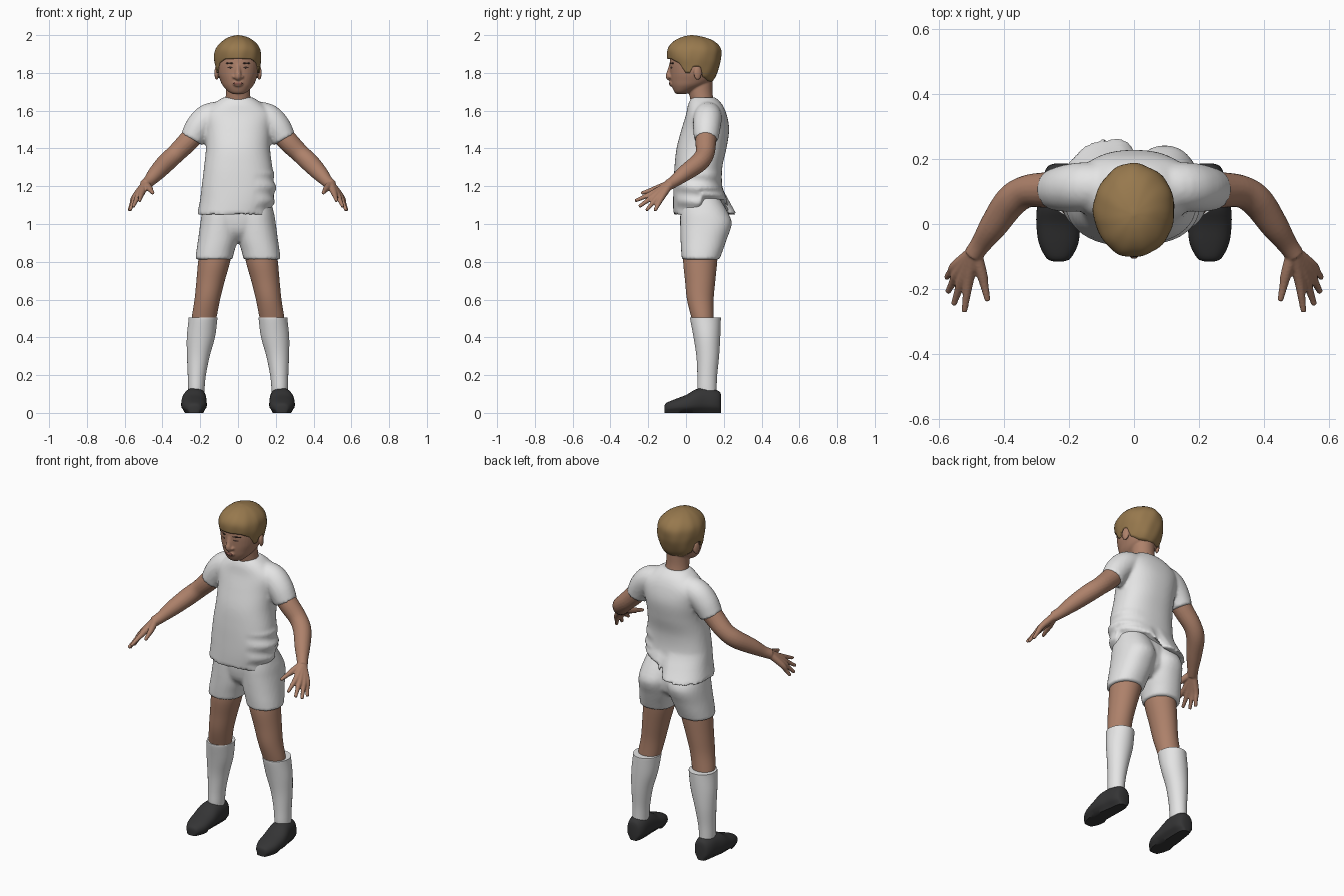
import bpy, bmesh, math
from mathutils import Vector

if "Cube" in bpy.data.objects:
    bpy.data.objects.remove(bpy.data.objects["Cube"])

TAU = 2 * math.pi


def material(name, rgb):
    m = bpy.data.materials.new(name)
    m.diffuse_color = (*rgb, 1)
    m.use_nodes = True
    m.node_tree.nodes["Principled BSDF"].inputs["Base Color"].default_value = m.diffuse_color
    return m


SKIN = material("skin", (0.42, 0.22, 0.145))
WHITE = material("white cloth", (0.78, 0.78, 0.78))
HAIR = material("dark blond hair", (0.31, 0.19, 0.075))
SHOE = material("charcoal leather", (0.035, 0.035, 0.036))
DARK = material("dark brown", (0.05, 0.028, 0.022))
LIPS = material("lips", (0.27, 0.10, 0.08))


def resample(rows, steps):
    """Smooth curve through rows of numbers."""
    out = []
    for i in range(len(rows) - 1):
        p0, p1 = rows[max(i - 1, 0)], rows[i]
        p2, p3 = rows[i + 1], rows[min(i + 2, len(rows) - 1)]
        for k in range(steps):
            t = k / steps
            out.append([0.5 * (2 * b + (c - a) * t + (2 * a - 5 * b + 4 * c - d) * t * t
                               + (3 * b - a - 3 * c + d) * t ** 3)
                        for a, b, c, d in zip(p0, p1, p2, p3)])
    return out + [list(rows[-1])]


def lookup(rows, x):
    """Linear interpolation in rows sorted by their first number."""
    for a, b in zip(rows, rows[1:]):
        if x <= b[0]:
            t = max(0, (x - a[0]) / (b[0] - a[0]))
            return [p + (q - p) * t for p, q in zip(a, b)]
    return list(rows[-1])


def power(v, e):
    return math.copysign(abs(v) ** (2 / e), v)


def skin_rings(bm, rings, caps=True):
    vs = [[bm.verts.new(p) for p in r] for r in rings]
    n = len(vs[0])
    for a, b in zip(vs, vs[1:]):
        for i in range(n):
            bm.faces.new((a[i], a[(i + 1) % n], b[(i + 1) % n], b[i]))
    if caps:
        bm.faces.new(vs[0])
        bm.faces.new(vs[-1])


def column(bm, rows, side=1, e=2.0, n=40, steps=4):
    """Loft of level outlines: rows of z, x0, x1, y0, y1."""
    rings = []
    for z, x0, x1, y0, y1 in resample(rows, steps):
        rings.append([(side * ((x0 + x1) / 2 + (x1 - x0) / 2 * power(math.cos(TAU * i / n), e)),
                       (y0 + y1) / 2 + (y1 - y0) / 2 * power(math.sin(TAU * i / n), e), z)
                      for i in range(n)])
    skin_rings(bm, rings)


def tube(bm, rows, side=1, n=20, steps=5):
    """Round limb along a path: rows of x, y, z, radius."""
    rows = resample(rows, steps)
    pts = [Vector((side * r[0], r[1], r[2])) for r in rows]
    rings = []
    for i, p in enumerate(pts):
        d = pts[min(i + 1, len(pts) - 1)] - pts[max(i - 1, 0)]
        q = d.to_track_quat('Z', 'Y')
        r = rows[i][3]
        rings.append([p + q @ Vector((r * math.cos(TAU * k / n), r * math.sin(TAU * k / n), 0))
                      for k in range(n)])
    skin_rings(bm, rings)


def ball(bm, loc, scale, turn=0.0):
    made = bmesh.ops.create_uvsphere(bm, u_segments=16, v_segments=10, radius=1)["verts"]
    c, s = math.cos(turn), math.sin(turn)
    for v in made:
        x, y, z = (a * b for a, b in zip(v.co, scale))
        v.co = (loc[0] + c * x - s * y, loc[1] + s * x + c * y, loc[2] + z)


def finish(bm, name, mat, voxel=0, smooth=3):
    bmesh.ops.recalc_face_normals(bm, faces=bm.faces[:])
    me = bpy.data.meshes.new(name)
    bm.to_mesh(me)
    bm.free()
    me.materials.append(mat)
    me.shade_smooth()
    me.set_sharp_from_angle(angle=math.radians(50))
    ob = bpy.data.objects.new(name, me)
    bpy.context.collection.objects.link(ob)
    if voxel:  # fuse overlapping volumes into one soft surface
        r = ob.modifiers.new("fuse", 'REMESH')
        r.mode, r.voxel_size, r.use_smooth_shade = 'VOXEL', voxel, True
        s = ob.modifiers.new("soften", 'SMOOTH')
        s.factor, s.iterations = 0.5, smooth
    return ob


# shirt: torso with loose hem, plus sleeves
bm = bmesh.new()
column(bm, [(1.05, -.217, .17, -.067, .24), (1.12, -.202, .19, -.068, .215),
            (1.2, -.192, .197, -.066, .192), (1.3, -.18, .182, -.061, .192),
            (1.4, -.17, .17, -.05, .214), (1.5, -.176, .176, -.024, .228),
            (1.58, -.185, .185, 0, .215), (1.635, -.13, .13, .012, .19),
            (1.67, -.08, .08, .03, .155)], e=2.3, n=64, steps=6)
for v in bm.verts:
    x, y, z = v.co
    low = max(0, min(1, (1.2 - z) / 0.15))
    if x < 0 and y > 0.08:       # flared tail on one side
        v.co.y += 0.03 * low * min(1, -x / 0.03)
    if x > 0 and y > 0.08:       # hem ridden up on the other side
        v.co.z += 0.08 * low * min(1, x / 0.04)
        v.co.y -= 0.015 * low
    if x > 0.1 and z < 1.28:     # bunched folds
        v.co.x += 0.007 * math.sin(z * 80 + y * 9)
for s in (-1, 1):
    tube(bm, [(.06, .115, 1.58, .07), (.15, .115, 1.565, .075), (.205, .11, 1.515, .073),
              (.245, .106, 1.447, .064)], s, 28)
finish(bm, "shirt", WHITE, 0.010, 2)

# shorts: hips fused with two legs
bm = bmesh.new()
column(bm, [(.91, -.07, .07, .03, .15), (.96, -.15, .15, -.015, .2),
            (1.05, -.185, .185, -.03, .205), (1.15, -.165, .165, -.02, .17)], e=2.3)
for s in (-1, 1):
    column(bm, [(.812, .03, .226, -.022, .177), (.86, .018, .22, -.026, .195),
                (.92, 0, .211, -.029, .216), (1.0, -.01, .2, -.031, .242),
                (1.06, -.01, .19, -.03, .222), (1.15, 0, .165, -.02, .17)], s, 2.2)
finish(bm, "shorts", WHITE, 0.010, 2)

for s, label in ((-1, "right"), (1, "left")):
    # bare leg
    bm = bmesh.new()
    column(bm, [(.45, .13, .24, .045, .15), (.5, .115, .245, .03, .147), (.6, .095, .23, .005, .146),
                (.7, .07, .22, -.005, .155), (.8, .042, .211, -.015, .165),
                (.88, .03, .2, -.01, .17)], s)
    finish(bm, label + "_leg", SKIN)

    # long sock
    bm = bmesh.new()
    column(bm, [(.09, .18, .262, .065, .162), (.13, .177, .265, .06, .162), (.2, .17, .266, .06, .165),
                (.3, .15, .27, .055, .175), (.4, .122, .271, .04, .181),
                (.49, .11, .262, .023, .184), (.506, .109, .261, .022, .184)], s)
    finish(bm, label + "_sock", WHITE)

    # shoe, lofted from toe to heel: y, centre x, half width, height
    bm = bmesh.new()
    rings = []
    for y, cx, w, h in resample([(-.115, .232, .015, .035), (-.105, .232, .037, .052), (-.06, .232, .06, .072),
                                 (0, .233, .067, .095), (.05, .232, .066, .124), (.1, .227, .06, .134),
                                 (.15, .224, .054, .125), (.178, .224, .04, .112),
                                 (.186, .224, .02, .09)], 4):
        rings.append([(s * (cx + w * power(math.cos(TAU * i / 28), 2.5) * (1 - .12 * math.sin(TAU * i / 28))),
                       y, 0.005 + (h - .005) / 2 * (1 + power(math.sin(TAU * i / 28), 2.5)))
                      for i in range(28)])
    skin_rings(bm, rings)
    for v in bm.verts:
        if v.co.z < 0.012:
            v.co.z = 0
    finish(bm, label + "_shoe", SHOE)

    # arm with hand
    bm = bmesh.new()
    tube(bm, [(.2, .11, 1.51, .056), (.265, .105, 1.437, .055), (.33, .1, 1.372, .05),
              (.38, .068, 1.325, .05), (.432, -.005, 1.27, .043), (.47, -.06, 1.227, .032),
              (.495, -.095, 1.205, .029)], s)
    for knuckle, tip in (((.508, -.168, 1.167), (.522, -.27, 1.122)),
                         ((.526, -.162, 1.155), (.555, -.248, 1.092)),
                         ((.541, -.147, 1.145), (.573, -.21, 1.072)),
                         ((.548, -.128, 1.142), (.577, -.165, 1.07))):
        mid = [a * .5 + b * .5 for a, b in zip(knuckle, tip)]
        tube(bm, [(.49, -.085, 1.212, .022), (*knuckle, .017), (*mid, .0125), (*tip, .009)], s, 12)
    tube(bm, [(.487, -.09, 1.212, .02), (.468, -.155, 1.188, .017), (.46, -.19, 1.177, .013),
              (.45, -.237, 1.163, .009)], s, 12)
    finish(bm, label + "_arm", SKIN, 0.005, 2)

# head, neck, nose and ears
HEAD = [(1.688, -.025, .025, -.05, 0), (1.70, -.05, .05, -.062, .03), (1.73, -.079, .079, -.075, .1),
        (1.76, -.094, .094, -.081, .14), (1.8, -.107, .107, -.084, .155),
        (1.86, -.112, .112, -.086, .165), (1.92, -.105, .105, -.075, .16), (1.96, -.07, .07, -.04, .12)]
bm = bmesh.new()
column(bm, HEAD, e=2.1)
column(bm, [(1.58, -.08, .08, .04, .17), (1.65, -.068, .068, .025, .148),
            (1.7, -.064, .064, .015, .14), (1.76, -.064, .064, .01, .14)])
tube(bm, [(0, -.075, 1.85, .012), (0, -.085, 1.81, .014), (0, -.09, 1.782, .018), (0, -.08, 1.765, .012)])
ball(bm, (0, -.078, 1.742), (.028, .011, .014))
for s in (-1, 1):
    ball(bm, (s * .018, -.083, 1.779), (.012, .012, .009))
    ball(bm, (s * .113, .062, 1.8), (.011, .022, .038), s * .3)
finish(bm, "head", SKIN, 0.005, 3)

# eyes, brows and mouth as thin plates
for s, label in ((-1, "right"), (1, "left")):
    for part, x, y, z, size in (("eye", .042, -.0745, 1.829, (.017, .004, .006)),
                                ("brow", .045, -.074, 1.851, (.024, .004, .0045))):
        bm = bmesh.new()
        ball(bm, (s * x, y, z), size, s * math.radians(25))
        finish(bm, f"{label}_{part}", DARK)
bm = bmesh.new()
ball(bm, (0, -.0865, 1.744), (.027, .004, .006))
finish(bm, "mouth", LIPS)

# hair cap: outline by height, lower edge by angle from the front
CAP = [(1.74, .08, -.07, .125), (1.78, .108, -.08, .158), (1.84, .12, -.09, .18), (1.88, .125, -.1, .186),
       (1.92, .12, -.101, .185), (1.95, .103, -.086, .168), (1.975, .075, -.055, .135),
       (1.992, .042, -.015, .085), (2.0, .004, .025, .035)]
EDGE = [(0, 1.876), (35, 1.872), (55, 1.85), (70, 1.80), (80, 1.80), (86, 1.835), (104, 1.835),
        (114, 1.78), (140, 1.757), (180, 1.75)]
CAP = resample(CAP, 5)
bm = bmesh.new()
rings = []
for k in range(29):
    t = (k / 28) ** 1.6
    ring = []
    for i in range(72):
        a = TAU * i / 72
        deg = abs(math.degrees(a) if a <= math.pi else math.degrees(a - TAU))
        z = 2.0 - t * (2.0 - lookup(EDGE, deg)[1])
        _, rx, y0, y1 = lookup(CAP, z)
        g = 1 + 0.012 * math.sin(5 * a + 25 * z) + 0.008 * math.sin(11 * a - 30 * z)
        ring.append((g * rx * math.sin(a), (y0 + y1) / 2 - g * (y1 - y0) / 2 * math.cos(a), z))
    rings.append(ring)
skin_rings(bm, rings, caps=False)
bm.faces.new([v for v in bm.verts[:72]] if not bm.verts.ensure_lookup_table() else [])
hair = finish(bm, "hair", HAIR)
mod = hair.modifiers.new("thickness", 'SOLIDIFY')
mod.thickness, mod.offset = 0.014, -1
